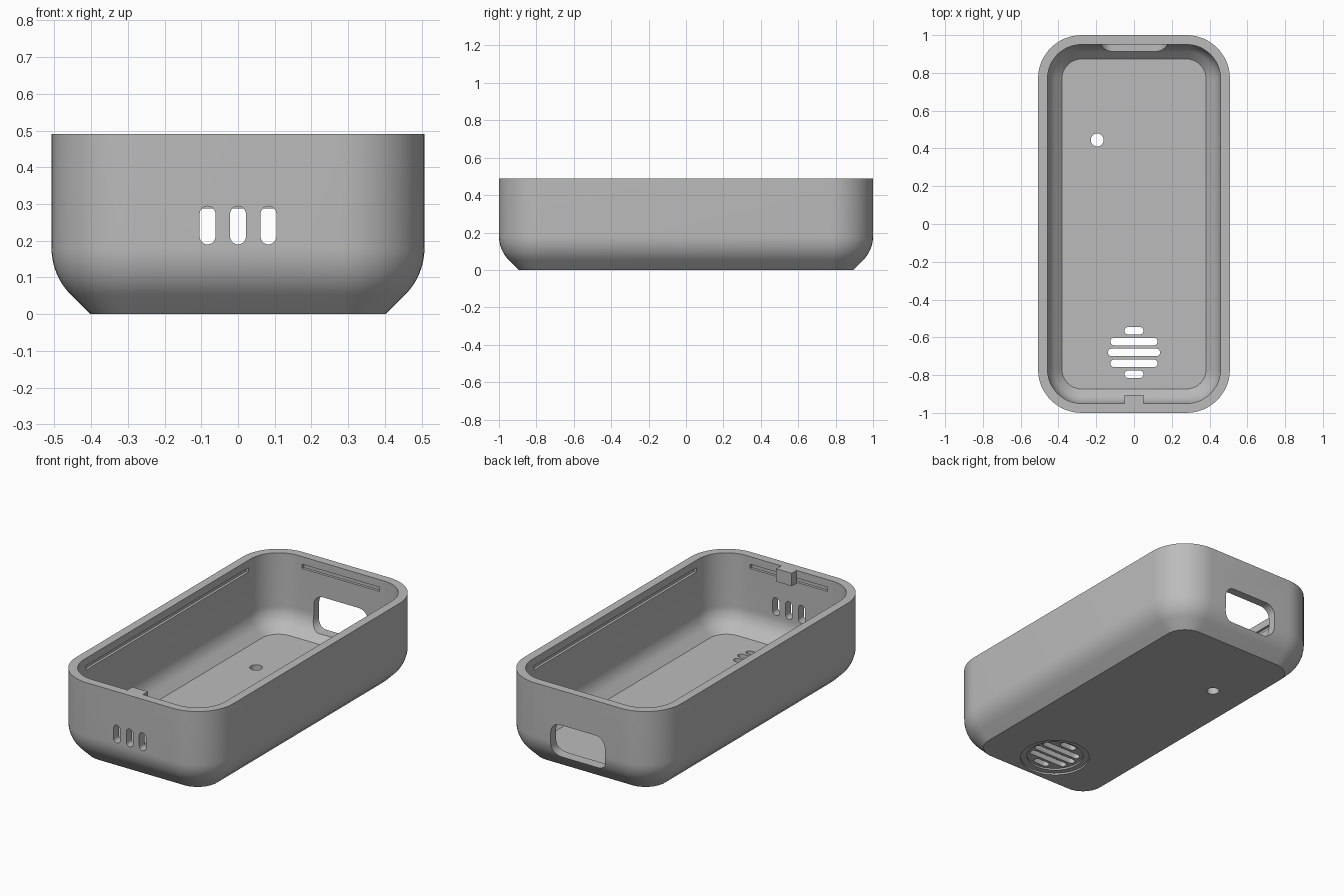
import bpy, bmesh
from math import sin, cos, pi, radians
from mathutils import Matrix, Vector

cube = bpy.data.objects.get("Cube")
if cube:
    bpy.data.objects.remove(cube, do_unlink=True)

HALF_X, HALF_Y, HEIGHT = 0.508, 1.0, 0.49
CORNER, WALL, BEND = 0.23, 0.05, 0.18

grey = bpy.data.materials.new("plain grey")
grey.use_nodes = True
colour = (0.5, 0.5, 0.5, 1)
grey.diffuse_color = colour
grey.node_tree.nodes["Principled BSDF"].inputs["Base Color"].default_value = colour


def make_object(name, bm):
    bmesh.ops.recalc_face_normals(bm, faces=bm.faces)
    mesh = bpy.data.meshes.new(name)
    bm.to_mesh(mesh)
    bm.free()
    mesh.materials.append(grey)
    ob = bpy.data.objects.new(name, mesh)
    bpy.context.collection.objects.link(ob)
    return ob


def rounded_rect(hx, hy, r, steps=12):
    pts = []
    for k, (sx, sy) in enumerate([(1, 1), (-1, 1), (-1, -1), (1, -1)]):
        for i in range(steps + 1):
            a = (k + i / steps) * pi / 2
            pts.append((sx * (hx - r) + r * cos(a), sy * (hy - r) + r * sin(a)))
    return pts


def add_prism(bm, pts, depth, matrix):
    """Extrude a closed outline by +-depth along local z, then place it."""
    rings = [[bm.verts.new(matrix @ Vector((x, y, z))) for x, y in pts]
             for z in (-depth, depth)]
    bridge(bm, rings)
    bm.faces.new(rings[0])
    bm.faces.new(rings[1])


def bridge(bm, rings):
    for a, b in zip(rings, rings[1:]):
        for i in range(len(a)):
            j = (i + 1) % len(a)
            bm.faces.new((a[i], a[j], b[j], b[i]))


def add_box(bm, centre, size):
    bmesh.ops.create_cube(bm, size=1, matrix=Matrix.Translation(centre)
                          @ Matrix.Diagonal((*size, 1)))


def side_profile(thickness):
    """(inset, z) pairs: chamfered foot, 45 degree bend, straight wall."""
    r = BEND - thickness
    foot = 0.106 + 0.414 * thickness
    pts = [(foot, thickness)]
    for i in range(11):
        a = radians(45 * (1 - i / 10))
        pts.append((BEND - r * cos(a), BEND - r * sin(a)))
    return pts + [(thickness, HEIGHT)]


# Shell: outer skin up, over the rim, inner skin down to the floor
bm = bmesh.new()
rings = []
for inset, z in side_profile(0) + side_profile(WALL)[::-1]:
    outline = rounded_rect(HALF_X - inset, HALF_Y - inset, CORNER - inset)
    rings.append([bm.verts.new((x, y, z)) for x, y in outline])
bridge(bm, rings)
bm.faces.new(rings[0])
bm.faces.new(rings[-1])
shell = make_object("case_shell", bm)


def cut(name, bm):
    cutter = make_object(name, bm)
    cutter.hide_render = True
    mod = shell.modifiers.new(name, 'BOOLEAN')
    mod.operation, mod.solver, mod.object = 'DIFFERENCE', 'EXACT', cutter
    bpy.context.view_layer.objects.active = shell
    bpy.ops.object.modifier_apply(modifier=name)
    bpy.data.objects.remove(cutter, do_unlink=True)


upright = Matrix.Rotation(pi / 2, 4, 'X')

# Stepped round recess under the speaker grille
for radius, depth in ((0.19, 0.01), (0.155, 0.02)):
    bm = bmesh.new()
    add_prism(bm, rounded_rect(radius, radius, radius * 0.999), depth,
              Matrix.Translation((0, -0.68, 0)))
    cut("speaker_recess", bm)

# Grille slots and round hole through the floor
bm = bmesh.new()
for i, half in enumerate((0.05, 0.125, 0.138, 0.125, 0.05)):
    add_prism(bm, rounded_rect(half, 0.02, 0.0199, 6), 0.1,
              Matrix.Translation((0, -0.565 - i * 0.0575, 0)))
add_prism(bm, rounded_rect(0.034, 0.034, 0.0339, 8), 0.1,
          Matrix.Translation((-0.195, 0.445, 0)))
cut("floor_holes", bm)

# Upright slots in the front wall and port opening in the back wall
bm = bmesh.new()
for x in (-0.083, 0, 0.083):
    add_prism(bm, rounded_rect(0.0215, 0.052, 0.0214, 8), 0.1,
              Matrix.Translation((x, -1, 0.242)) @ upright)
add_prism(bm, rounded_rect(0.175, 0.099, 0.06), 0.15,
          Matrix.Translation((0, 1, 0.189)) @ upright)
cut("wall_openings", bm)

# Snap grooves along the inside of the straight walls
bm = bmesh.new()
for s in (-1, 1):
    add_box(bm, (s * (HALF_X - WALL), 0, 0.433), (0.03, 1.5, 0.025))
    add_box(bm, (0, s * (HALF_Y - WALL), 0.433), (0.5, 0.03, 0.025))
cut("snap_grooves", bm)

# Small locking tab inside the front rim
bm = bmesh.new()
add_box(bm, (0, -0.9275, 0.4525), (0.1, 0.045, 0.075))
make_object("locking_tab", bm)

bpy.ops.object.select_all(action='DESELECT')
shell.select_set(True)
bpy.context.view_layer.objects.active = shell
bpy.ops.object.shade_smooth_by_angle(angle=radians(30))
